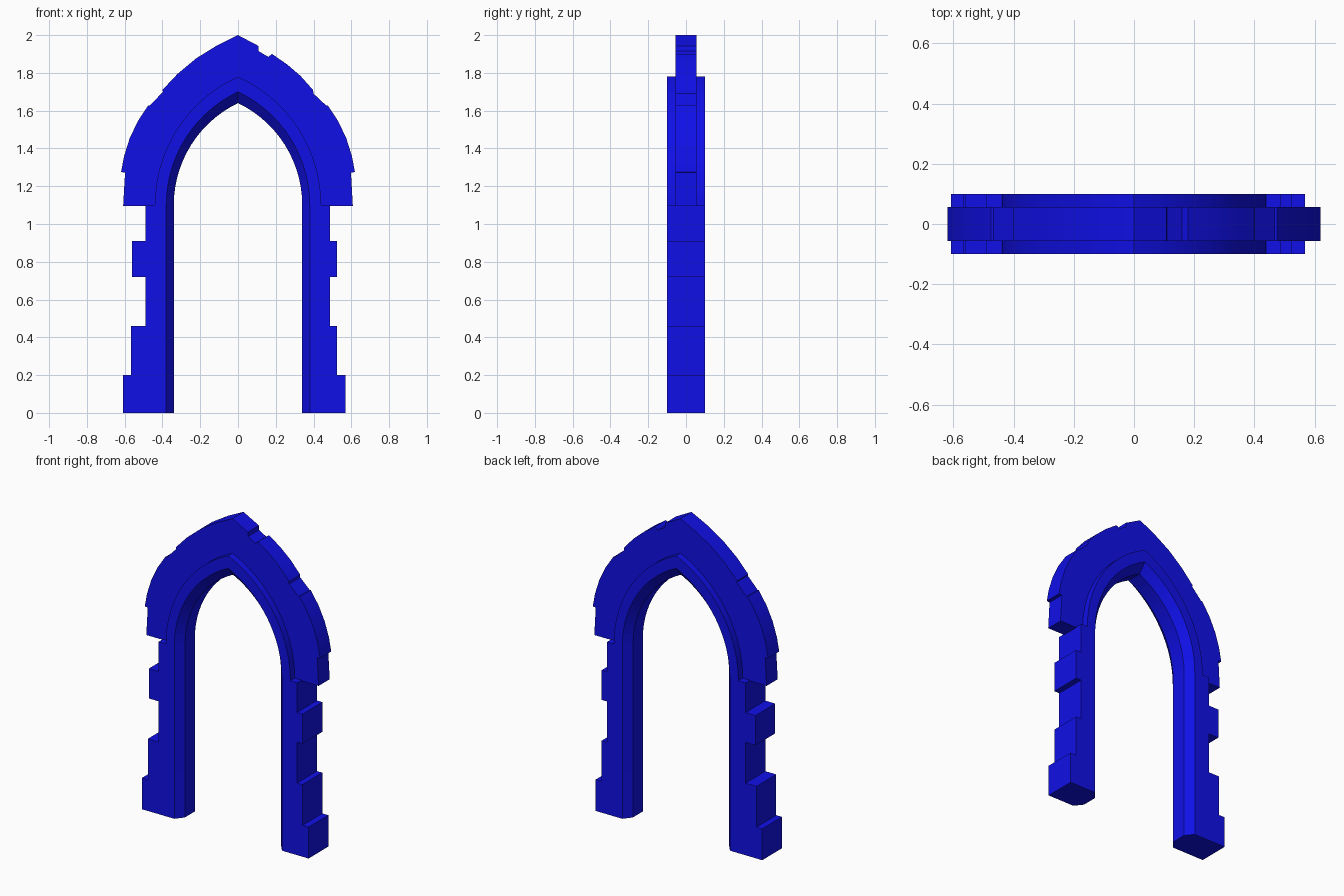
import bpy, bmesh, math

cube = bpy.data.objects.get("Cube")
if cube:
    bpy.data.objects.remove(cube, do_unlink=True)

BLUE = (0.005, 0.005, 0.8, 1.0)
stone = bpy.data.materials.new("blue stone")
stone.use_nodes = True
stone.diffuse_color = BLUE
stone.node_tree.nodes["Principled BSDF"].inputs["Base Color"].default_value = BLUE

SPRING = 1.1        # height where the arch begins
DEPTH = 0.1         # half depth of the jambs
HOOD_DEPTH = 0.056  # half depth of the hood


def finish(bm, name, smooth=False):
    bmesh.ops.recalc_face_normals(bm, faces=bm.faces)
    mesh = bpy.data.meshes.new(name)
    bm.to_mesh(mesh)
    bm.free()
    mesh.materials.append(stone)
    obj = bpy.data.objects.new(name, mesh)
    bpy.context.collection.objects.link(obj)
    if smooth:
        bpy.ops.object.select_all(action="DESELECT")
        obj.select_set(True)
        bpy.context.view_layer.objects.active = obj
        bpy.ops.object.shade_smooth_by_angle(angle=math.radians(25))
    return obj


def arc(half_width, apex, steps=14):
    """Half of a pointed arch, from the springing line up to the apex."""
    rise = apex - SPRING
    c = (rise ** 2 - half_width ** 2) / (2 * half_width)
    r = half_width + c
    end = math.atan2(rise, c)
    return [(r * math.cos(end * i / steps) - c, SPRING + r * math.sin(end * i / steps))
            for i in range(steps + 1)]


def slab(name, outline, depth, smooth=False):
    """Extrude an x-z outline through the wall thickness."""
    bm = bmesh.new()
    face = bm.faces.new([bm.verts.new((x, -depth, z)) for x, z in outline])
    new = bmesh.ops.extrude_face_region(bm, geom=[face])["geom"]
    bmesh.ops.translate(bm, vec=(0, 2 * depth, 0),
                        verts=[v for v in new if isinstance(v, bmesh.types.BMVert)])
    return finish(bm, name, smooth)


# Chamfered frame swept from one foot over the apex to the other
section = [(0.34, 1.64, -0.05), (0.38, 1.70, -DEPTH), (0.44, 1.78, -DEPTH),
           (0.44, 1.78, DEPTH), (0.38, 1.70, DEPTH), (0.34, 1.64, 0.05)]
bm = bmesh.new()
rails = []
for half_width, apex, y in section:
    half = [(half_width, 0)] + arc(half_width, apex)
    path = half + [(-x, z) for x, z in reversed(half[:-1])]
    rails.append([bm.verts.new((x, y, z)) for x, z in path])
for k, a in enumerate(rails):
    b = rails[(k + 1) % len(rails)]
    for i in range(len(a) - 1):
        bm.faces.new((a[i], a[i + 1], b[i + 1], b[i]))
for end in (0, -1):
    bm.faces.new([rail[end] for rail in rails])
finish(bm, "arch_frame", True)

# Hood halves with uneven outer stones, listed from the foot to the apex
lower = [(0.608, 1.095), (0.598, 1.272), (0.619, 1.275), (0.603, 1.36),
         (0.573, 1.455), (0.53, 1.545), (0.475, 1.628), (0.466, 1.628)]
left_top = [(0.397, 1.70), (0.40, 1.71), (0.32, 1.795), (0.22, 1.878), (0.11, 1.946), (0, 2)]
right_top = [(0.40, 1.69), (0.397, 1.71), (0.33, 1.785), (0.26, 1.845), (0.18, 1.9),
             (0.16, 1.885), (0.11, 1.915), (0.108, 1.943), (0, 2)]
inner = [(0.42, 1.095)] + arc(0.42, 1.75)
for name, side, top in (("hood_negative_x", -1, left_top), ("hood_positive_x", 1, right_top)):
    outline = lower + top + inner[::-1]
    slab(name, [(side * x, z) for x, z in outline], HOOD_DEPTH, True)

# Toothed quoin blocks along the outside of each jamb
levels = [0, 0.2, 0.46, 0.72, 0.91, SPRING]
widths = {-1: [0.608, 0.567, 0.49, 0.56, 0.49],
          1: [0.568, 0.525, 0.487, 0.525, 0.487]}
for side, outer in widths.items():
    for i, w in enumerate(outer):
        lo, hi = levels[i], levels[i + 1]
        box = [(0.44, lo), (w, lo), (w, hi), (0.44, hi)]
        label = "negative_x" if side < 0 else "positive_x"
        slab(f"quoin_{label}_{i + 1}", [(side * x, z) for x, z in box], DEPTH)
